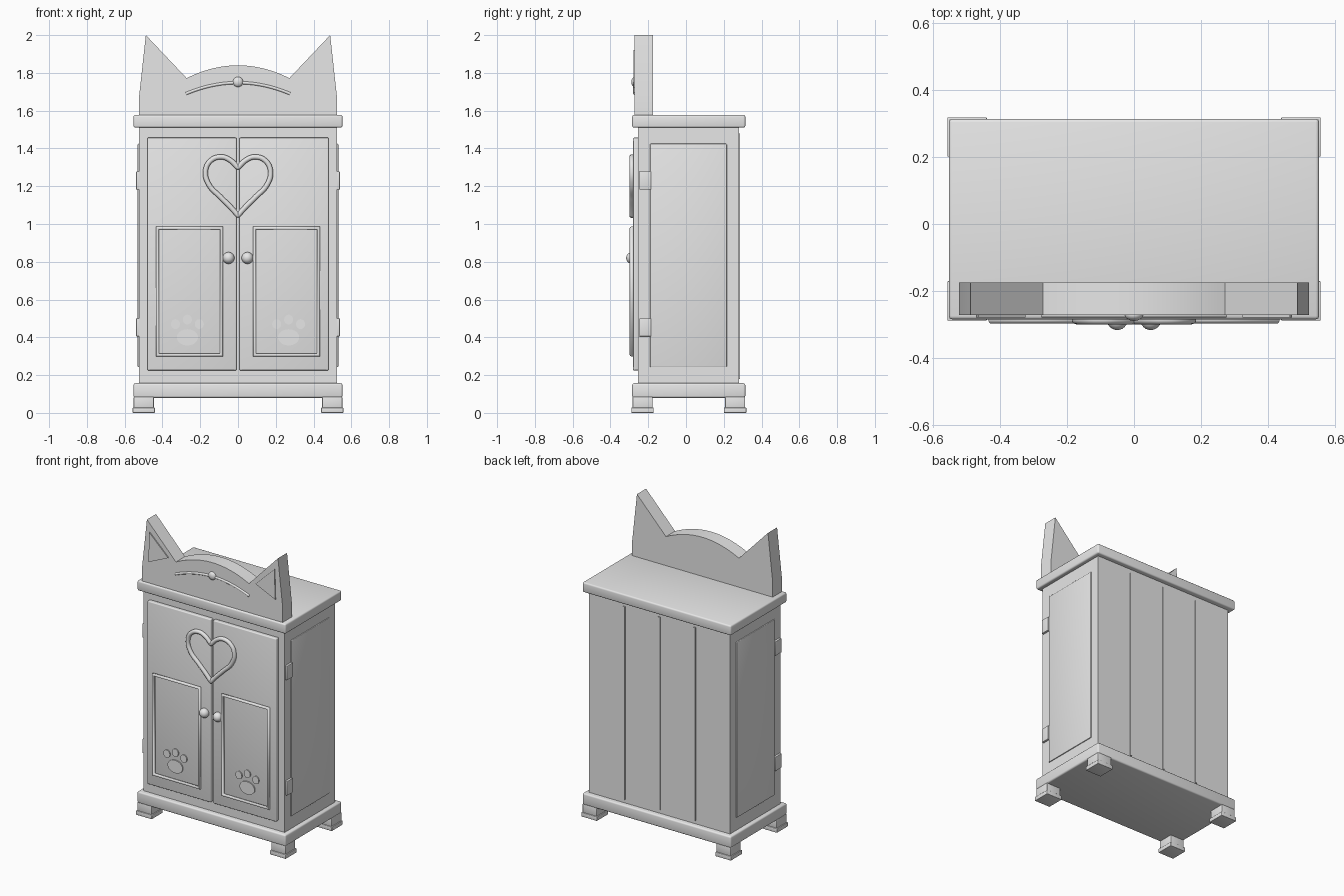
import bpy, bmesh, math
from mathutils import Matrix

if "Cube" in bpy.data.objects:
    bpy.data.objects.remove(bpy.data.objects["Cube"])

grey = bpy.data.materials.new("light_grey")
grey.diffuse_color = (0.8, 0.8, 0.8, 1)
grey.use_nodes = True
grey.node_tree.nodes["Principled BSDF"].inputs["Base Color"].default_value = grey.diffuse_color


def add(name, bm, smooth=False):
    bmesh.ops.recalc_face_normals(bm, faces=bm.faces)
    me = bpy.data.meshes.new(name)
    bm.to_mesh(me)
    bm.free()
    me.materials.append(grey)
    ob = bpy.data.objects.new(name, me)
    bpy.context.collection.objects.link(ob)
    if smooth:
        bpy.ops.object.select_all(action='DESELECT')
        ob.select_set(True)
        bpy.context.view_layer.objects.active = ob
        bpy.ops.object.shade_smooth_by_angle(angle=math.radians(35))
    return ob


def box(name, x0, x1, y0, y1, z0, z1, bevel=0.0):
    bm = bmesh.new()
    m = Matrix.Translation(((x0 + x1) / 2, (y0 + y1) / 2, (z0 + z1) / 2)) @ \
        Matrix.Diagonal((x1 - x0, y1 - y0, z1 - z0, 1))
    bmesh.ops.create_cube(bm, size=1, matrix=m)
    if bevel:
        bmesh.ops.bevel(bm, geom=bm.edges[:], offset=bevel, segments=3,
                        profile=0.5, affect='EDGES')
    return add(name, bm, bevel > 0)


def plate(name, pts, y0, y1, smooth=False):
    # XZ outline extruded from y0 (front) to y1 (back)
    bm = bmesh.new()
    f = bm.faces.new([bm.verts.new((x, y0, z)) for x, z in pts])
    r = bmesh.ops.extrude_face_region(bm, geom=[f])
    for v in r["geom"]:
        if isinstance(v, bmesh.types.BMVert):
            v.co.y = y1
    return add(name, bm, smooth)


def ellipse(cx, cz, rx, rz, n=32):
    return [(cx + rx * math.cos(2 * math.pi * i / n),
             cz + rz * math.sin(2 * math.pi * i / n)) for i in range(n)]


def ball(name, x, y, z, r, sy=1.0):
    bm = bmesh.new()
    m = Matrix.Translation((x, y, z)) @ Matrix.Diagonal((1, sy, 1, 1))
    bmesh.ops.create_uvsphere(bm, u_segments=24, v_segments=14, radius=r, matrix=m)
    return add(name, bm, True)


def tube(name, pts, y, r, cyclic, bezier=False, sharp=()):
    cu = bpy.data.curves.new(name, 'CURVE')
    cu.dimensions = '3D'
    cu.bevel_depth = r
    cu.bevel_resolution = 3
    cu.use_fill_caps = True
    sp = cu.splines.new('BEZIER' if bezier else 'POLY')
    if bezier:
        sp.bezier_points.add(len(pts) - 1)
        for i, (x, z) in enumerate(pts):
            p = sp.bezier_points[i]
            p.co = (x, y, z)
            p.handle_left_type = p.handle_right_type = 'VECTOR' if i in sharp else 'AUTO'
    else:
        sp.points.add(len(pts) - 1)
        for p, (x, z) in zip(sp.points, pts):
            p.co = (x, y, z, 1)
    sp.use_cyclic_u = cyclic
    sp.use_smooth = True
    cu.materials.append(grey)
    ob = bpy.data.objects.new(name, cu)
    bpy.context.collection.objects.link(ob)
    bpy.ops.object.select_all(action='DESELECT')
    ob.select_set(True)
    bpy.context.view_layer.objects.active = ob
    bpy.ops.object.convert(target='MESH')


# Carcass and slabs
box("body", -0.525, 0.525, -0.253, 0.281, 0.15, 1.515)
box("base_slab", -0.553, 0.553, -0.285, 0.314, 0.08, 0.157, 0.01)
box("top_slab", -0.553, 0.553, -0.285, 0.314, 1.51, 1.577, 0.01)

# Back battens
for x in (-0.2625, 0, 0.2625):
    box("back_batten", x - 0.007, x + 0.007, 0.27, 0.287, 0.18, 1.48)

# Headboard with ears
arc = [(0.272 * t, 1.772 + 0.068 * (1 - t * t)) for t in [i / 12 for i in range(-12, 13)]]
plate("ear_headboard", [(-0.523, 1.57), (-0.523, 1.68), (-0.488, 2.0)] + arc +
      [(0.488, 2.0), (0.523, 1.68), (0.523, 1.57)], -0.272, -0.175, True)
brow = [(0.275 * t, 1.69 + 0.058 * (1 - t * t)) for t in [i / 12 for i in range(-12, 13)]]
tube("headboard_arc_trim", brow, -0.272, 0.008, False)
ball("headboard_knob", 0, -0.272, 1.752, 0.027, 0.65)

for s in (-1, 1):
    # Inner ear plate
    plate("inner_ear", [(s * 0.466, 1.922), (s * 0.325, 1.787), (s * 0.472, 1.72)],
          -0.279, -0.27)
    # Door, panel frame and knob
    xs = sorted((s * 0.008, s * 0.48))
    box("door", xs[0], xs[1], -0.28, -0.25, 0.225, 1.457, 0.006)
    a, b = s * 0.427, s * 0.087
    tube("door_panel_frame", [(a, 0.307), (b, 0.307), (b, 0.978), (a, 0.978)],
         -0.286, 0.012, True)
    ball("door_knob", s * 0.05, -0.286, 0.82, 0.031)
    # Paw print
    plate("paw_pad", ellipse(s * 0.268, 0.40, 0.056, 0.043), -0.287, -0.279, True)
    for dx, z in ((-0.063, 0.47), (0, 0.494), (0.063, 0.47)):
        plate("paw_toe", ellipse(s * 0.268 + dx, z, 0.024, 0.026), -0.287, -0.279, True)
    # Side panel and hinges
    xs = sorted((s * 0.515, s * 0.531))
    box("side_panel", xs[0], xs[1], -0.19, 0.216, 0.242, 1.425, 0.004)
    xs = sorted((s * 0.515, s * 0.539))
    for z in (0.453, 1.23):
        box("hinge", xs[0], xs[1], -0.247, -0.185, z - 0.048, z + 0.048, 0.003)
    # Stepped feet
    for y in (-0.23, 0.26):
        c = s * 0.499
        box("foot", c - 0.053, c + 0.053, y - 0.053, y + 0.053, 0.025, 0.085, 0.004)
        box("foot_pad", c - 0.059, c + 0.059, y - 0.059, y + 0.059, 0, 0.028, 0.003)

# Heart moulding across both doors
half = [(0.045, 1.34), (0.09, 1.355), (0.145, 1.335), (0.172, 1.28),
        (0.155, 1.21), (0.09, 1.14), (0.035, 1.085)]
heart = [(0, 1.298)] + half + [(0, 1.045)] + [(-x, z) for x, z in reversed(half)]
tube("heart_trim", heart, -0.286, 0.014, True, True, (0, 8))
